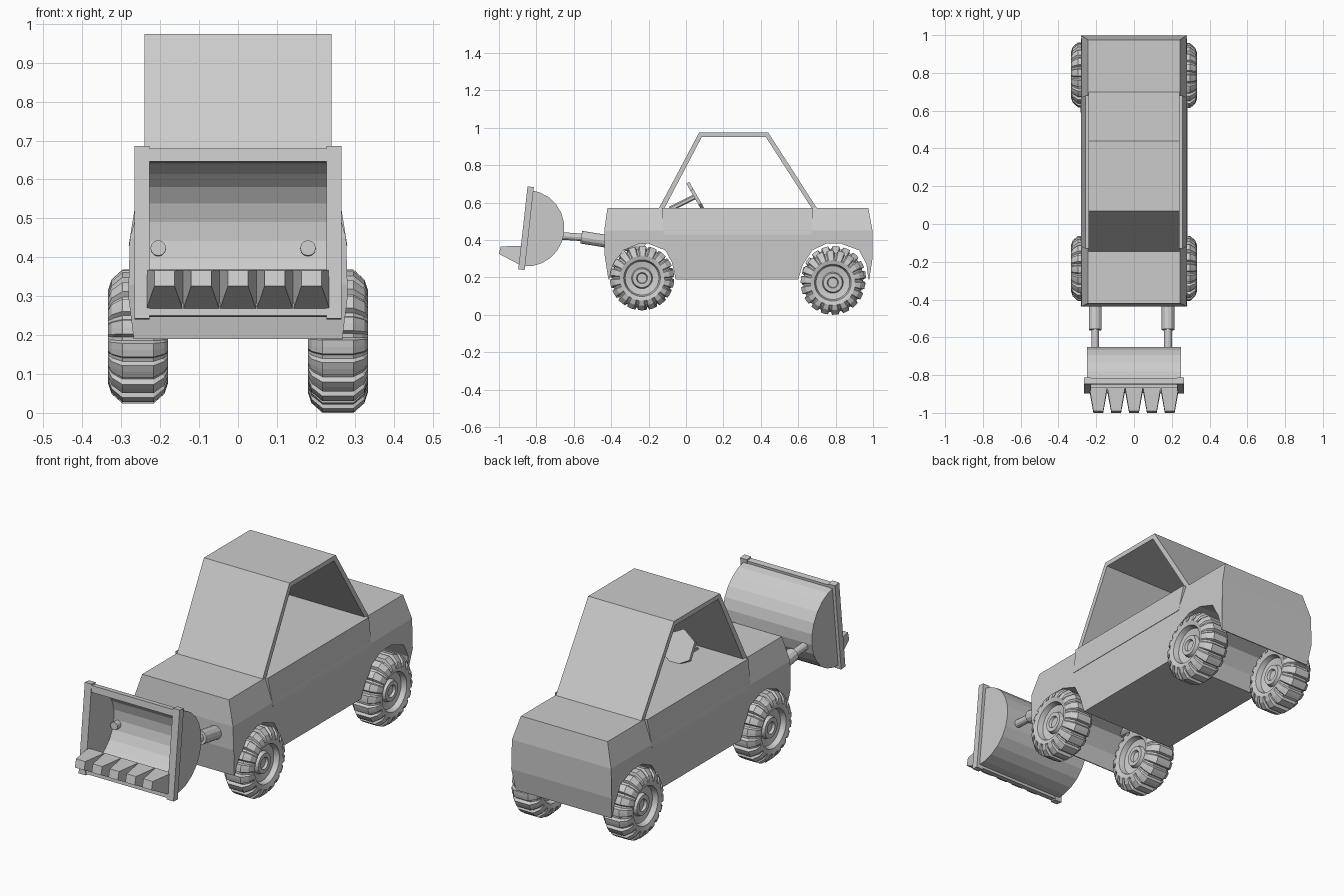
import bpy, bmesh, math
from mathutils import Vector

if "Cube" in bpy.data.objects:
    bpy.data.objects.remove(bpy.data.objects["Cube"])


def finish(name, bm):
    bmesh.ops.recalc_face_normals(bm, faces=bm.faces[:])
    me = bpy.data.meshes.new(name)
    bm.to_mesh(me)
    bm.free()
    ob = bpy.data.objects.new(name, me)
    bpy.context.collection.objects.link(ob)
    return ob


def prism_bm(profile, x0, x1):
    """Extrude a (y, z) outline from x0 to x1."""
    bm = bmesh.new()
    a = [bm.verts.new((x0, y, z)) for y, z in profile]
    b = [bm.verts.new((x1, y, z)) for y, z in profile]
    bm.faces.new(a)
    bm.faces.new(b[::-1])
    n = len(a)
    for i in range(n):
        j = (i + 1) % n
        bm.faces.new((a[i], b[i], b[j], a[j]))
    return bm


def prism(name, profile, x0, x1):
    return finish(name, prism_bm(profile, x0, x1))


def rod(name, p, q, r, sides=12):
    p, q = Vector(p), Vector(q)
    bpy.ops.mesh.primitive_cylinder_add(vertices=sides, radius=r, depth=(q - p).length,
                                        location=(p + q) / 2)
    ob = bpy.context.object
    ob.name = name
    ob.rotation_euler = (q - p).to_track_quat('Z', 'Y').to_euler()
    return ob


# Body: side outline with wheel arches, then tapered in width by height
LEVELS = [(.19, .268), (.30, .282), (.45, .278), (.57, .243)]


def half_width(z):
    for (z0, w0), (z1, w1) in zip(LEVELS, LEVELS[1:]):
        if z <= z1 + 1e-5:
            return w0 + (w1 - w0) * (z - z0) / (z1 - z0)
    return LEVELS[-1][1]


outline = [(-.42, .57), (-.437, .45), (-.437, .33), (-.415, .19), (-.41, .19),
           (-.39, .27), (-.335, .345), (-.25, .38), (-.20, .38), (-.11, .345), (-.075, .28), (-.055, .19),
           (.60, .19), (.625, .27), (.675, .345), (.75, .38), (.83, .38), (.925, .345), (.965, .27),
           (.975, .19), (.98, .19), (.997, .30), (.997, .45), (.975, .57)]
bm = prism_bm(outline, -1, 1)
for z, w in LEVELS[1:-1]:
    bmesh.ops.bisect_plane(bm, geom=bm.verts[:] + bm.edges[:] + bm.faces[:],
                           plane_co=(0, 0, z), plane_no=(0, 0, 1), dist=1e-5)
for v in bm.verts:
    v.co.x *= half_width(v.co.z)
finish("body", bm)

# Cab side panels
bm = prism_bm([(-.12, .43), (.67, .43), (.68, .572), (-.13, .572)], -1, 1)
for v in bm.verts:
    v.co.x *= .281 if v.co.z < .5 else .258
finish("cab_side_panels", bm)

# Cab canopy: windscreen, roof and rear panel as one folded sheet
prism("cab_canopy", [(-.145, .57), (.07, .974), (.44, .974), (.70, .57),
                     (.672, .57), (.427, .95), (.084, .95), (-.115, .57)], -.24, .24)

# Steering wheel and column
rod("steering_column", (0, -.085, .565), (0, .055, .635), .014, 6)
d = Vector((0, .14, .08)).normalized() * .009
c = Vector((0, .053, .63))
rod("steering_wheel", c - d, c + d, .088, 6)

# Wheels: lathe about x with alternating lug and groove sections
LUGS = 18
half = [(.04, .172), (.068, .147), (.077, .12), (.071, .098), (.045, .09),
        (.038, .056), (.056, .05), (.056, .03), (.044, .025), (.044, .0)]
section = [(-x, r) for x, r in half[::-1]] + half


def wheel(name, x, y, z, turn):
    bm = bmesh.new()
    rings = []
    step = math.tau / LUGS
    for i in range(LUGS):
        for k, f in enumerate((0, .3, .6, .72, .9)):
            groove = k > 2
            t = turn + (i + f) * step
            ring = []
            for px, r in section:
                if groove and r > .16:
                    r -= .014
                elif groove and r > .14:
                    px, r = px * .92, r - .007
                ring.append(bm.verts.new((x + px, y + r * math.cos(t), z + r * math.sin(t))))
            rings.append(ring)
    for a, b in zip(rings, rings[1:] + rings[:1]):
        for j in range(len(section) - 1):
            bm.faces.new((a[j], a[j + 1], b[j + 1], b[j]))
    bmesh.ops.remove_doubles(bm, verts=bm.verts[:], dist=1e-5)
    bmesh.ops.dissolve_degenerate(bm, dist=1e-6, edges=bm.edges[:])
    finish(name, bm)


wheel("front_left_wheel", -.257, -.235, .196, .1)
wheel("front_right_wheel", .257, -.235, .196, .05)
wheel("rear_left_wheel", -.257, .79, .196, .0)
wheel("rear_right_wheel", .257, .785, .172, .15)

# Loader arms
for side, x in (("left", -.205), ("right", .18)):
    rod(side + "_arm_sleeve", (x, -.22, .36), (x, -.56, .415), .034)
    rod(side + "_arm_piston", (x, -.54, .413), (x, -.70, .424), .02)

# Bucket: tilted half-round shell with end plates
mid = Vector((-.855, .463))
up = Vector((.111, .994))
out = Vector((.994, -.111))


def arc(r):
    return [mid + up * r * math.cos(t) + out * r * math.sin(t)
            for t in (math.pi * i / 12 for i in range(13))]


prism("bucket_shell", arc(.205) + arc(.188)[::-1], -.25, .25)
for s in (-1, 1):
    prism("bucket_end_plate", arc(.205), s * .228, s * .25)


# Bucket rim frame
def bar(name, lo, hi, x0, x1, t=.017):
    prism(name, [mid + up * lo - out * t, mid + up * hi - out * t,
                 mid + up * hi + out * t, mid + up * lo + out * t], x0, x1)


bar("bucket_rim_top", .183, .216, -.25, .25, .015)
bar("bucket_rim_bottom", -.216, -.183, -.25, .25, .015)
for s in (-1, 1):
    bar("bucket_rim_side", -.223, .223, s * .228, s * .266)

# Bucket teeth
for i in range(5):
    cx = (i - 2) * .0945
    bm = prism_bm([(-.865, .368), (-.99, .366), (-1.0, .326), (-.885, .265)], -1, 1)
    for v in bm.verts:
        v.co.x = cx + v.co.x * (.047 if v.co.y > -.9 else .026)
    finish("bucket_tooth", bm)
